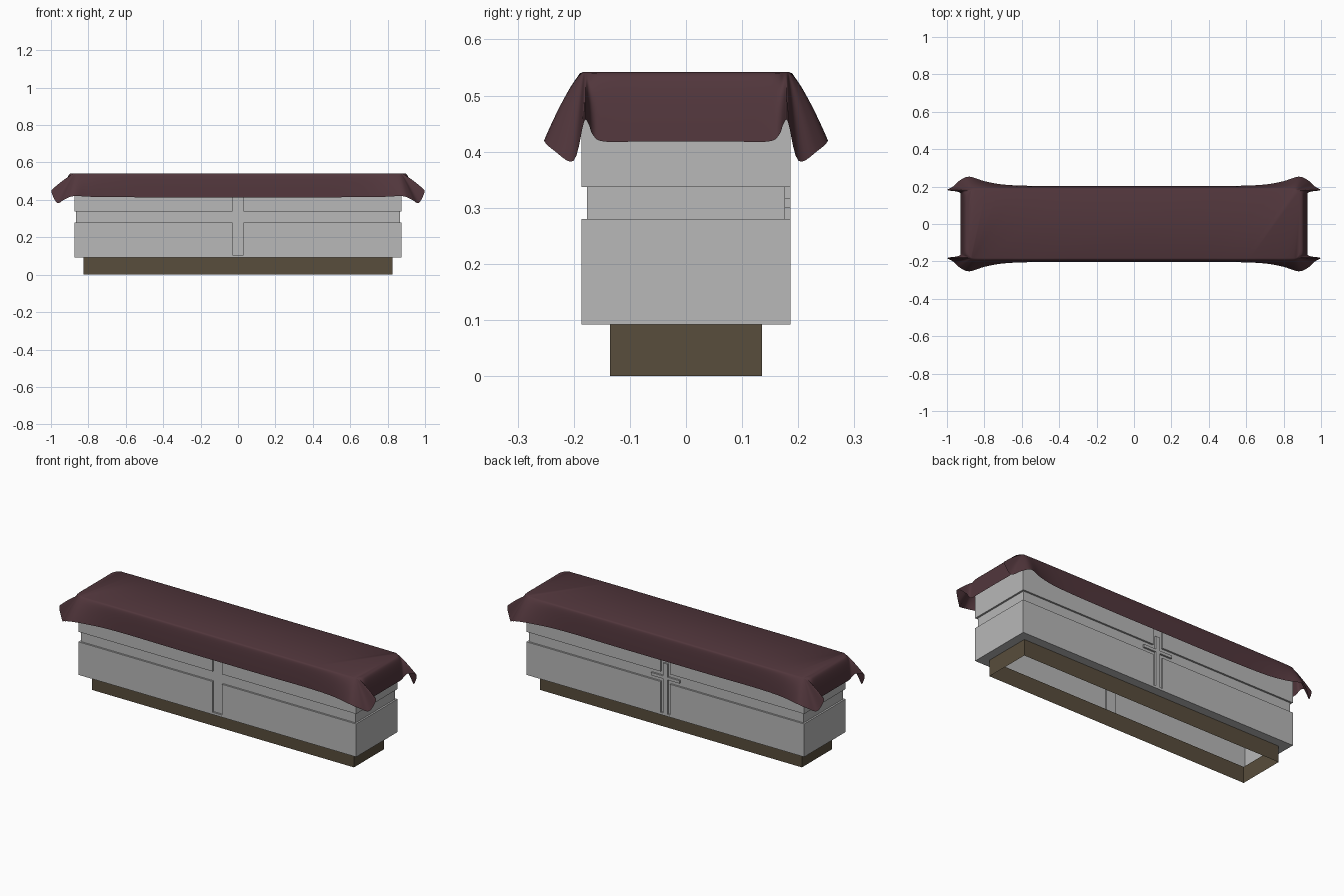
import bpy, bmesh
from mathutils import Vector

if "Cube" in bpy.data.objects:
    bpy.data.objects.remove(bpy.data.objects["Cube"])


def material(name, rgb):
    m = bpy.data.materials.new(name)
    m.diffuse_color = (*rgb, 1)
    m.use_nodes = True
    m.node_tree.nodes["Principled BSDF"].inputs["Base Color"].default_value = m.diffuse_color
    return m


GREY = material("grey stone", (0.48, 0.48, 0.48))
BROWN = material("dark brown", (0.098, 0.074, 0.045))
PLUM = material("plum cloth", (0.083, 0.037, 0.045))


def finish(bm, name, mat, smooth=False):
    bmesh.ops.remove_doubles(bm, verts=bm.verts, dist=1e-5)
    bmesh.ops.recalc_face_normals(bm, faces=bm.faces)
    me = bpy.data.meshes.new(name)
    bm.to_mesh(me)
    bm.free()
    me.materials.append(mat)
    ob = bpy.data.objects.new(name, me)
    bpy.context.collection.objects.link(ob)
    if smooth:
        bpy.context.view_layer.objects.active = ob
        ob.select_set(True)
        bpy.ops.object.shade_smooth_by_angle(angle=1.0)
        ob.select_set(False)
    return ob


def loft(bm, rings, cap=True):
    """Skin closed rings of points; optionally close the last one."""
    vs = [[bm.verts.new(p) for p in r] for r in rings]
    n = len(vs[0])
    for a, b in zip(vs, vs[1:]):
        for i in range(n):
            j = (i + 1) % n
            quad = (a[i], a[j], b[j], b[i])
            area = [Vector(v.co) for v in quad]
            cross = (area[2] - area[0]).cross(area[3] - area[1])
            if cross.length > 1e-9:
                bm.faces.new(quad)
    if cap:
        bm.faces.new(vs[-1])


def box(name, lo, hi, mat):
    bm = bmesh.new()
    bmesh.ops.create_cube(bm, size=1)
    for v in bm.verts:
        v.co = [l + (c + 0.5) * (h - l) for l, h, c in zip(lo, hi, v.co)]
    return finish(bm, name, mat)


# Hollow plinth frame
bm = bmesh.new()
loft(bm, [[(sx * 0.825, sy * 0.135, z) for sx, sy in ((-1, -1), (1, -1), (1, 1), (-1, 1))]
          for z in (0, 0.092)], cap=False)
finish(bm, "plinth", BROWN)


# Chest body: band groove all round, upright groove on both long sides
def chest_ring(x, y, groove_y, z):
    half = [(-x, -y), (-0.03, -y), (-0.03, -groove_y), (0.03, -groove_y), (0.03, -y), (x, -y)]
    return [(a, b, z) for a, b in half] + [(-a, -b, z) for a, b in half]


OUT, BAND, G = (0.875, 0.186), (0.865, 0.176), 0.176
bm = bmesh.new()
loft(bm, [chest_ring(0.825, 0.135, 0.135, 0.092),
          chest_ring(*OUT, 0.186, 0.092), chest_ring(*OUT, 0.186, 0.105),
          chest_ring(*OUT, G, 0.105), chest_ring(*OUT, G, 0.28),
          chest_ring(*BAND, G, 0.28), chest_ring(*BAND, G, 0.337),
          chest_ring(*OUT, G, 0.337), chest_ring(*OUT, G, 0.51)])
finish(bm, "chest_body", GREY)

# Raised cross on the back
box("cross_upright", (-0.014, 0.172, 0.105), (0.014, 0.186, 0.39), GREY)
box("cross_arm", (-0.09, 0.172, 0.30), (0.09, 0.186, 0.316), GREY)

# Draped cloth: columns of one quarter, from end middle round to side middle
# (top x, top y, hem x, hem y, hem z, drop curve)
QUARTER = [
    (0.885, 0.00, 0.927, 0.000, 0.418, 0.30),
    (0.885, 0.08, 0.927, 0.080, 0.418, 0.30),
    (0.885, 0.14, 0.927, 0.147, 0.418, 0.30),
    (0.880, 0.163, 0.930, 0.166, 0.430, 0.35),
    (0.875, 0.174, 0.950, 0.174, 0.450, 0.60),
    (0.870, 0.180, 0.998, 0.182, 0.452, 0.80),
    (0.868, 0.182, 0.968, 0.200, 0.384, 0.80),
    (0.865, 0.183, 0.930, 0.234, 0.401, 0.80),
    (0.850, 0.183, 0.880, 0.253, 0.420, 0.75),
    (0.790, 0.183, 0.800, 0.229, 0.417, 0.55),
    (0.700, 0.183, 0.700, 0.211, 0.415, 0.40),
    (0.550, 0.183, 0.550, 0.204, 0.414, 0.30),
    (0.300, 0.183, 0.300, 0.203, 0.412, 0.30),
    (0.000, 0.183, 0.000, 0.203, 0.412, 0.30),
]


def mirror(cols, sx, sy):
    return [(a * sx, b * sy, c * sx, d * sy, e, p) for a, b, c, d, e, p in cols]


back = QUARTER[::-1]
columns = (QUARTER[:-1] + mirror(back, -1, 1)[:-1]
           + mirror(QUARTER, -1, -1)[:-1] + mirror(back, 1, -1)[:-1])
TOP = 0.542


def smooth_ring(pts, k=5):
    """Closed Catmull-Rom curve through the points."""
    out, n = [], len(pts)
    for i in range(n):
        a, b, c, d = (pts[(i + o) % n] for o in (-1, 0, 1, 2))
        for s in range(k):
            t = s / k
            out.append(0.5 * (2 * b + (c - a) * t + (2 * a - 5 * b + 4 * c - d) * t * t
                              + (3 * b - 3 * c + d - a) * t ** 3))
    return out


rings = []
for t in (1, 0.85, 0.7, 0.55, 0.42, 0.3, 0.2, 0.12, 0.06, 0.02, 0):
    rings.append(smooth_ring([
        Vector((a + (c - a) * t ** p, b + (d - b) * t ** p, TOP - (TOP - e) * t))
        for a, b, c, d, e, p in columns]))
bm = bmesh.new()
loft(bm, rings)
finish(bm, "draped_cloth", PLUM, smooth=True)
